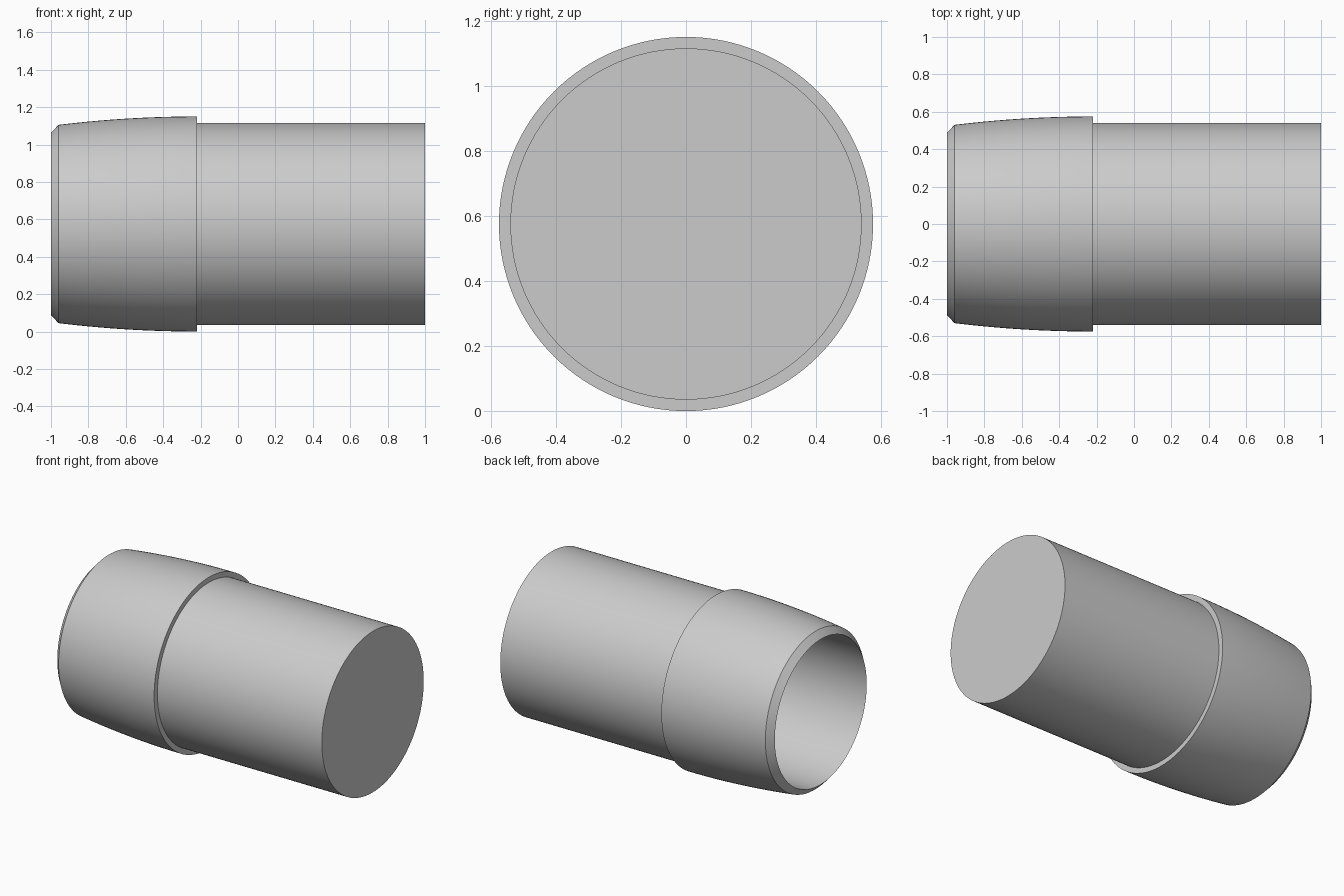
import bpy, bmesh, math
from mathutils import Vector, Matrix

if "Cube" in bpy.data.objects:
    bpy.data.objects.remove(bpy.data.objects["Cube"], do_unlink=True)

SEGMENTS = 128
OUTER, BODY, BORE, NOSE = 0.575, 0.54, 0.487, 0.53
MOUTH, CHAMFER, STEP, END, FLOOR = -1.0, -0.96, -0.22, 1.0, 0.94

# Plain grey material
grey = bpy.data.materials.new("light grey")
grey.use_nodes = True
colour = (0.6, 0.6, 0.6, 1)
grey.diffuse_color = colour
grey.node_tree.nodes["Principled BSDF"].inputs["Base Color"].default_value = colour

# Barrel-shaped collar curve from the shoulder to the chamfer
collar = []
for i in range(17):
    t = i / 16
    collar.append((STEP + (CHAMFER - STEP) * t, OUTER - (OUTER - NOSE) * t * t))

# Half section: closed end, body, shoulder, collar, chamfered mouth, bore, floor
profile = [(END, 0), (END, BODY), (STEP, BODY)] + collar
profile += [(MOUTH, BORE), (FLOOR, BORE), (FLOOR, 0)]

# Revolve the section around the long axis
bm = bmesh.new()
verts = [bm.verts.new((x, 0, r)) for x, r in profile]
edges = [bm.edges.new(pair) for pair in zip(verts, verts[1:])]
bmesh.ops.spin(bm, geom=verts + edges, cent=(0, 0, 0), axis=(1, 0, 0),
               angle=math.tau, steps=SEGMENTS, use_merge=True)
bmesh.ops.remove_doubles(bm, verts=bm.verts, dist=0.0001)
bmesh.ops.recalc_face_normals(bm, faces=bm.faces)
bmesh.ops.translate(bm, verts=bm.verts, vec=(0, 0, OUTER))

mesh = bpy.data.meshes.new("sleeve_plug")
bm.to_mesh(mesh)
bm.free()
mesh.materials.append(grey)
plug = bpy.data.objects.new("sleeve_plug", mesh)
bpy.context.collection.objects.link(plug)

# Smooth sides with crisp rims
bpy.ops.object.select_all(action="DESELECT")
plug.select_set(True)
bpy.context.view_layer.objects.active = plug
bpy.ops.object.shade_smooth_by_angle(angle=math.radians(25))
